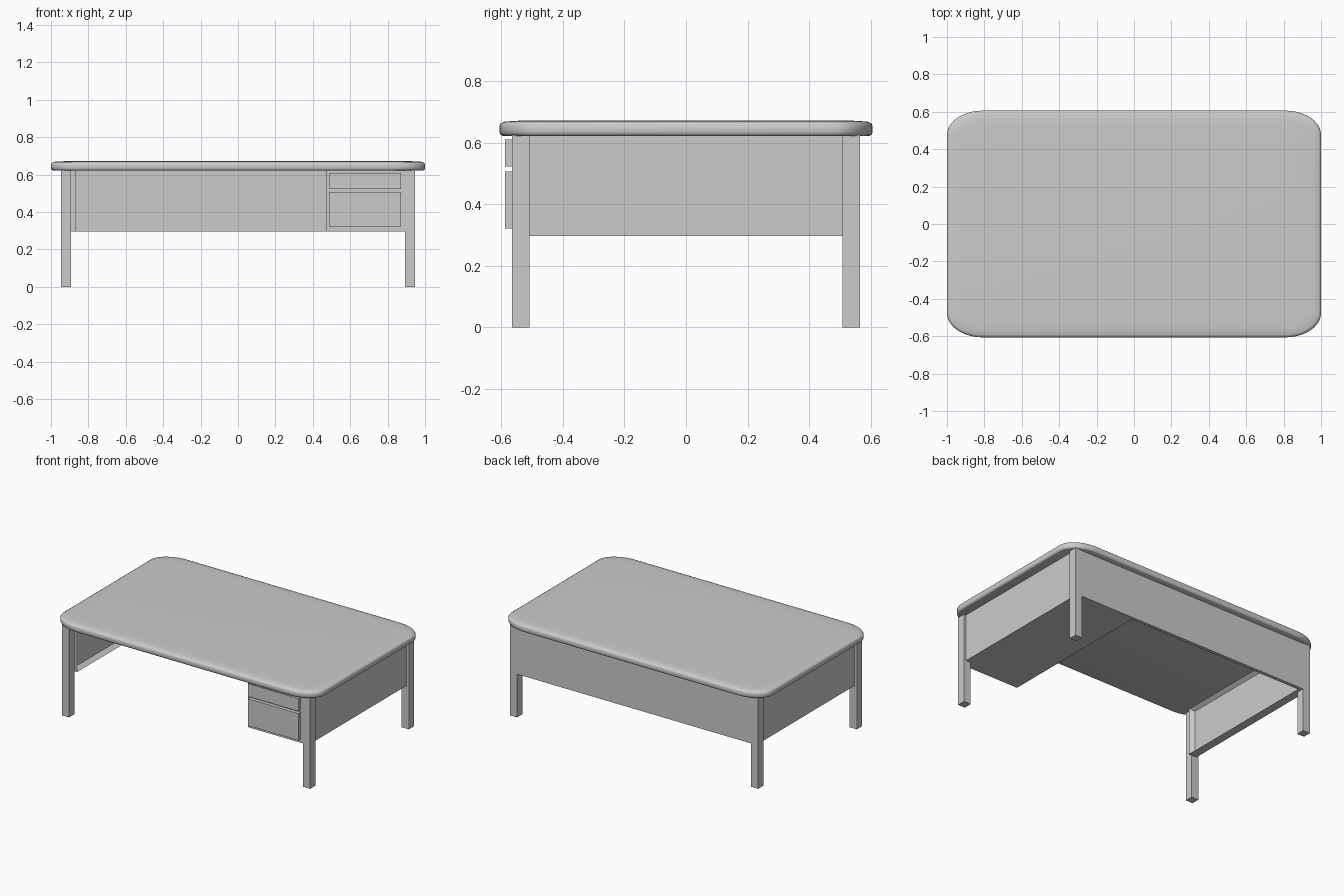
import bpy, bmesh, math

if "Cube" in bpy.data.objects:
    bpy.data.objects.remove(bpy.data.objects["Cube"])

grey = bpy.data.materials.new("plain grey")
grey.diffuse_color = (0.6, 0.6, 0.6, 1)
grey.use_nodes = True
grey.node_tree.nodes["Principled BSDF"].inputs["Base Color"].default_value = grey.diffuse_color


def finish(name, bm):
    bmesh.ops.recalc_face_normals(bm, faces=bm.faces)
    me = bpy.data.meshes.new(name)
    bm.to_mesh(me)
    bm.free()
    me.materials.append(grey)
    ob = bpy.data.objects.new(name, me)
    bpy.context.collection.objects.link(ob)
    return ob


def box(name, x0, x1, y0, y1, z0, z1):
    bm = bmesh.new()
    bmesh.ops.create_cube(bm, size=1)
    for v in bm.verts:
        v.co.x = x0 + (v.co.x + 0.5) * (x1 - x0)
        v.co.y = y0 + (v.co.y + 0.5) * (y1 - y0)
        v.co.z = z0 + (v.co.z + 0.5) * (z1 - z0)
    return finish(name, bm)


# Table top: rounded outline lofted through a soft edge profile
def outline(inset, n=10):
    hx, hy = 1 - inset, 0.606 - inset
    rx, ry = 0.19 - inset * 0.6, 0.13 - inset * 0.6
    pts = []
    for k, (sx, sy) in enumerate([(1, 1), (-1, 1), (-1, -1), (1, -1)]):
        for i in range(n + 1):
            a = (k + i / n) * math.pi / 2
            pts.append((sx * (hx - rx) + rx * math.cos(a),
                        sy * (hy - ry) + ry * math.sin(a)))
    return pts


profile = [(0.012, 0.622), (0.004, 0.625), (0, 0.634), (0, 0.654),
           (0.004, 0.663), (0.014, 0.668), (0.045, 0.671), (0.09, 0.672)]
bm = bmesh.new()
rings = [[bm.verts.new((x, y, z)) for x, y in outline(d)] for d, z in profile]
for a, b in zip(rings, rings[1:]):
    for i in range(len(a)):
        j = (i + 1) % len(a)
        bm.faces.new((a[i], a[j], b[j], b[i]))
bm.faces.new(rings[0])
bm.faces.new(rings[-1])
top = finish("table_top", bm)
bpy.context.view_layer.objects.active = top
top.select_set(True)
bpy.ops.object.shade_smooth_by_angle(angle=math.radians(50))

# Four legs
for sx, side in ((-1, "left"), (1, "right")):
    for sy, end in ((-1, "front"), (1, "back")):
        xs = sorted((sx * 0.892, sx * 0.946))
        ys = sorted((sy * 0.508, sy * 0.565))
        box(f"{end}_{side}_leg", *xs, *ys, 0, 0.625)

# Back panel between the back legs
box("back_panel", -0.892, 0.892, 0.54, 0.563, 0.297, 0.625)

# Side panels with a raised frame around the inner face
for sx, side in ((-1, "left"), (1, "right")):
    ob = box(f"{side}_side_panel", *sorted((sx * 0.87, sx * 0.93)), -0.508, 0.54, 0.297, 0.625)
    bm = bmesh.new()
    bm.from_mesh(ob.data)
    inner = [f for f in bm.faces if f.normal.x * sx < -0.5]
    bmesh.ops.inset_region(bm, faces=inner, thickness=0.03, depth=0)
    bmesh.ops.translate(bm, verts=inner[0].verts, vec=(sx * 0.03, 0, 0))
    bm.to_mesh(ob.data)
    bm.free()

# Drawer cabinet and its two drawer fronts
box("drawer_cabinet", 0.472, 0.892, -0.563, 0.545, 0.297, 0.625)
for name, z0, z1 in (("upper_drawer", 0.523, 0.61), ("lower_drawer", 0.322, 0.507)):
    box(name, 0.487, 0.872, -0.588, -0.55, z0, z1)
